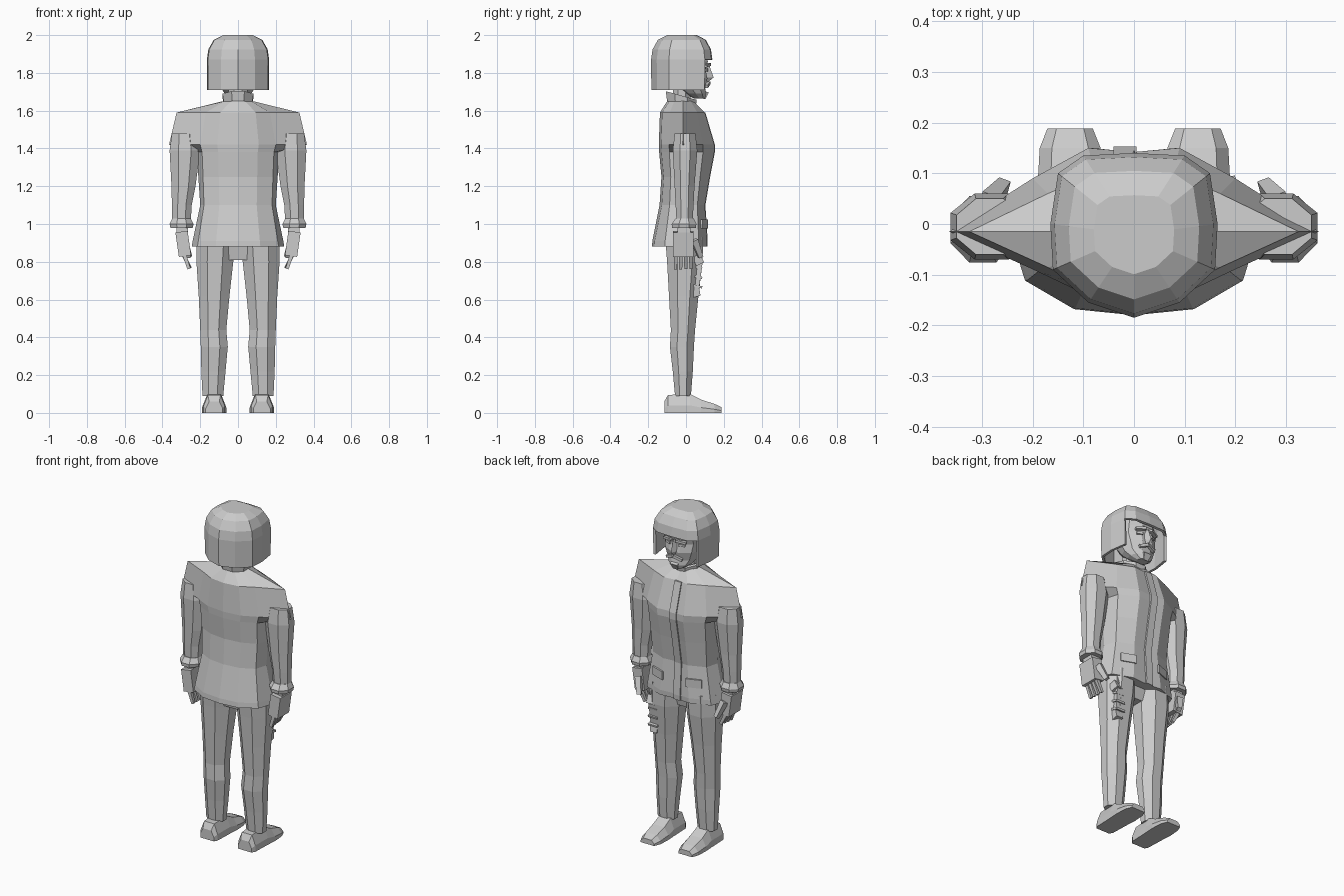
import bpy, bmesh
from math import sin, cos, pi, radians
from mathutils import Vector, Matrix

if "Cube" in bpy.data.objects:
    bpy.data.objects.remove(bpy.data.objects["Cube"], do_unlink=True)

grey = bpy.data.materials.new("plain grey")
grey.use_nodes = True
grey.diffuse_color = (0.6, 0.6, 0.6, 1)
grey.node_tree.nodes["Principled BSDF"].inputs["Base Color"].default_value = grey.diffuse_color


def finish(name, bm, mirror=False):
    bmesh.ops.recalc_face_normals(bm, faces=bm.faces)
    mesh = bpy.data.meshes.new(name)
    bm.to_mesh(mesh)
    bm.free()
    mesh.materials.append(grey)
    ob = bpy.data.objects.new(name, mesh)
    bpy.context.collection.objects.link(ob)
    if mirror:
        ob.modifiers.new("mirror", 'MIRROR').use_mirror_merge = False
    return ob


def loft(name, rings, mirror=False, caps=(True, True), skip=None):
    """Join closed rings of points with quads; skip(row, column) leaves holes."""
    bm = bmesh.new()
    rows = [[bm.verts.new(p) for p in ring] for ring in rings]
    n = len(rows[0])
    for r, (a, b) in enumerate(zip(rows, rows[1:])):
        for i in range(n):
            if not (skip and skip(r, i)):
                j = (i + 1) % n
                bm.faces.new((a[i], a[j], b[j], b[i]))
    if caps[0]:
        bm.faces.new(rows[0])
    if caps[1]:
        bm.faces.new(rows[-1])
    return finish(name, bm, mirror)


def oval(z, x0, x1, y0, y1, n=8, turn=0.5):
    """Ring that fills the given x and y span."""
    k = cos(pi / n) if turn else 1
    pts = [2 * pi * (i + turn) / n for i in range(n)]
    return [((x0 + x1) / 2 + (x1 - x0) / 2 * cos(t) / k,
             (y0 + y1) / 2 + (y1 - y0) / 2 * sin(t) / k, z) for t in pts]


def box(name, at, size, rot=(0, 0, 0), mirror=False, taper=1.0):
    bm = bmesh.new()
    bmesh.ops.create_cube(bm, size=1)
    for v in bm.verts:
        if v.co.z < 0:
            v.co.x *= taper
            v.co.y *= taper
        v.co = Vector(a * b for a, b in zip(v.co, size))
    for axis, angle in zip("XYZ", rot):
        bm.transform(Matrix.Rotation(radians(angle), 4, axis))
    bm.transform(Matrix.Translation(at))
    return finish(name, bm, mirror)


def mirrored_ring(half, z):
    """Half outline from centre to centre, completed on the other side."""
    return [(x, y, z) for x, y in half] + [(-x, y, z) for x, y in half[-2:0:-1]]


# Jacket body with wide angular shoulders: z, side reach, panel width, back, front
jacket_rows = [(0.88, 0.245, 0.215, -0.18, 0.11), (0.91, 0.24, 0.21, -0.178, 0.112),
               (1.1, 0.2, 0.18, -0.14, 0.1), (1.25, 0.21, 0.185, -0.13, 0.125),
               (1.38, 0.22, 0.19, -0.142, 0.15), (1.42, 0.365, 0.2, -0.144, 0.15),
               (1.59, 0.325, 0.17, -0.138, 0.1), (1.65, 0.08, 0.07, -0.1, 0.04)]


def jacket_ring(z, w, m, back, front):
    half = [(0, back), (m * 0.55, back + 0.012), (m, back * 0.62), (w, -0.015),
            (m, front * 0.6), (m * 0.45, front), (0, front - 0.008)]
    return mirrored_ring(half, z)


loft("jacket", [jacket_ring(*r) for r in jacket_rows])

# Raised front edge of the jacket
strip = []
for z, w, m, back, front in jacket_rows[:-1]:
    strip.append([(x, front - 0.02 if deep else front + 0.003, z)
                  for x, deep in ((-0.04, 1), (0.005, 1), (0.005, 0), (-0.04, 0))])
loft("jacket_front_edge", strip)
box("jacket_pocket", (0.12, 0.097, 1.0), (0.09, 0.01, 0.05), (0, 0, -20), True)

# Sleeves and cuffs
loft("sleeve", [oval(z, *s) for z, *s in (
    (1.48, 0.22, 0.35, -0.06, 0.05), (1.39, 0.2, 0.362, -0.07, 0.06),
    (1.2, 0.225, 0.352, -0.06, 0.045), (1.1, 0.245, 0.35, -0.055, 0.04),
    (1.01, 0.25, 0.348, -0.05, 0.035))], True)
loft("cuff", [oval(z, *s) for z, *s in (
    (1.03, 0.25, 0.348, -0.055, 0.04), (1.0, 0.235, 0.362, -0.076, 0.055),
    (0.98, 0.24, 0.358, -0.074, 0.052))], True)

# Hands with hanging fingers
box("wrist", (0.295, -0.01, 0.965), (0.06, 0.07, 0.05), mirror=True)
box("palm", (0.29, -0.015, 0.895), (0.065, 0.11, 0.13), (0, 8, 0), True)
for i in range(4):
    box("finger", (0.275, -0.055 + i * 0.027, 0.81), (0.022, 0.021, 0.1),
        (0, 18 + i * 3, 0), True, 0.75)
box("thumb", (0.272, 0.06, 0.87), (0.035, 0.035, 0.1), (25, 10, 20), True, 0.7)

# Trousers
box("trouser_seat", (0, -0.015, 0.87), (0.3, 0.15, 0.12), taper=0.7)
loft("trouser_leg", [oval(z, *s) for z, *s in (
    (0.93, 0.015, 0.22, -0.11, 0.09), (0.8, 0.025, 0.22, -0.1, 0.088),
    (0.62, 0.045, 0.208, -0.09, 0.066), (0.44, 0.062, 0.2, -0.08, 0.048),
    (0.35, 0.054, 0.197, -0.085, 0.042), (0.22, 0.066, 0.194, -0.07, 0.036),
    (0.09, 0.078, 0.188, -0.058, 0.026))], True)

# Shoes, lofted from heel to toe
shoe = []
for y, w, h in ((-0.115, 0.045, 0.06), (-0.095, 0.056, 0.095), (0.02, 0.06, 0.1),
                (0.08, 0.064, 0.07), (0.15, 0.06, 0.048), (0.188, 0.045, 0.03)):
    section = ((-1, 0), (1, 0), (1, 0.4), (0.6, 1), (-0.6, 1), (-1, 0.4))
    shoe.append([(0.126 + w * a, y, h * b) for a, b in section])
loft("shoe", shoe, True)

# Neck and tilted collar
loft("neck", [oval(z, -0.05, 0.05, -0.07, 0.025) for z in (1.6, 1.75)])
collar = [oval(z, -r, r, -0.025 - r, -0.025 + r) for z, r in
          ((1.63, 0.075), (1.68, 0.082), (1.68, 0.065), (1.64, 0.06))]
loft("collar", [[(x, y, z - 0.28 * (y + 0.025)) for x, y, z in ring] for ring in collar],
     caps=(False, False))

# Head and facial features
loft("head", [oval(z, -w, w, back, front, 10, 0) for z, w, back, front in (
    (1.665, 0.035, 0.04, 0.105), (1.69, 0.07, -0.01, 0.11), (1.72, 0.09, -0.05, 0.105),
    (1.77, 0.11, -0.09, 0.118), (1.82, 0.118, -0.1, 0.108), (1.86, 0.12, -0.11, 0.122),
    (1.93, 0.1, -0.09, 0.1))])
nose = [[(-w, 0.095, z), (0, y, z), (w, 0.095, z)] for z, w, y in
        ((1.845, 0.012, 0.122), (1.775, 0.024, 0.146), (1.755, 0.016, 0.12))]
loft("nose", nose)
box("brow", (0.045, 0.112, 1.84), (0.06, 0.02, 0.014), (0, 10, -22), True)
box("eye", (0.045, 0.103, 1.815), (0.036, 0.012, 0.014), (0, 0, -22), True)
box("moustache", (0.026, 0.115, 1.738), (0.054, 0.016, 0.016), (0, 20, -15), True)
box("chin_beard", (0, 0.1, 1.682), (0.05, 0.03, 0.04), (-20, 0, 0), taper=0.6)

# Bobbed hair, open over the face
outline = [(0, 0.14), (0.1, 0.135), (0.15, 0.1), (0.165, 0), (0.16, -0.09),
           (0.09, -0.155), (0, -0.185)]
hair_rings = []
for z, s in ((1.71, 0.99), (1.87, 1), (1.925, 0.95), (1.975, 0.78), (2.0, 0.48)):
    hair_rings.append(mirrored_ring([(x * s, (y + 0.02) * s - 0.02) for x, y in outline], z))
hair = loft("hair", hair_rings, caps=(False, True),
            skip=lambda row, i: row == 0 and i in (0, 1, 10, 11))
shell = hair.modifiers.new("thickness", 'SOLIDIFY')
shell.thickness = 0.015
shell.offset = -1

# Holstered sidearm in front of the left thigh
box("holster_strap", (0.165, 0.055, 0.86), (0.03, 0.04, 0.07), (10, 0, 0))
box("sidearm_grip", (0.175, 0.06, 0.81), (0.06, 0.045, 0.05), (25, 0, 10))
box("sidearm_body", (0.165, 0.058, 0.73), (0.05, 0.045, 0.13), (-6, 0, 0), taper=0.85)
box("sidearm_muzzle", (0.165, 0.05, 0.645), (0.055, 0.05, 0.06), (15, 0, 0), taper=0.8)
for z in (0.67, 0.72, 0.77):
    box("sidearm_band", (0.165, 0.06, z), (0.06, 0.052, 0.012), (-12, 0, 0))
